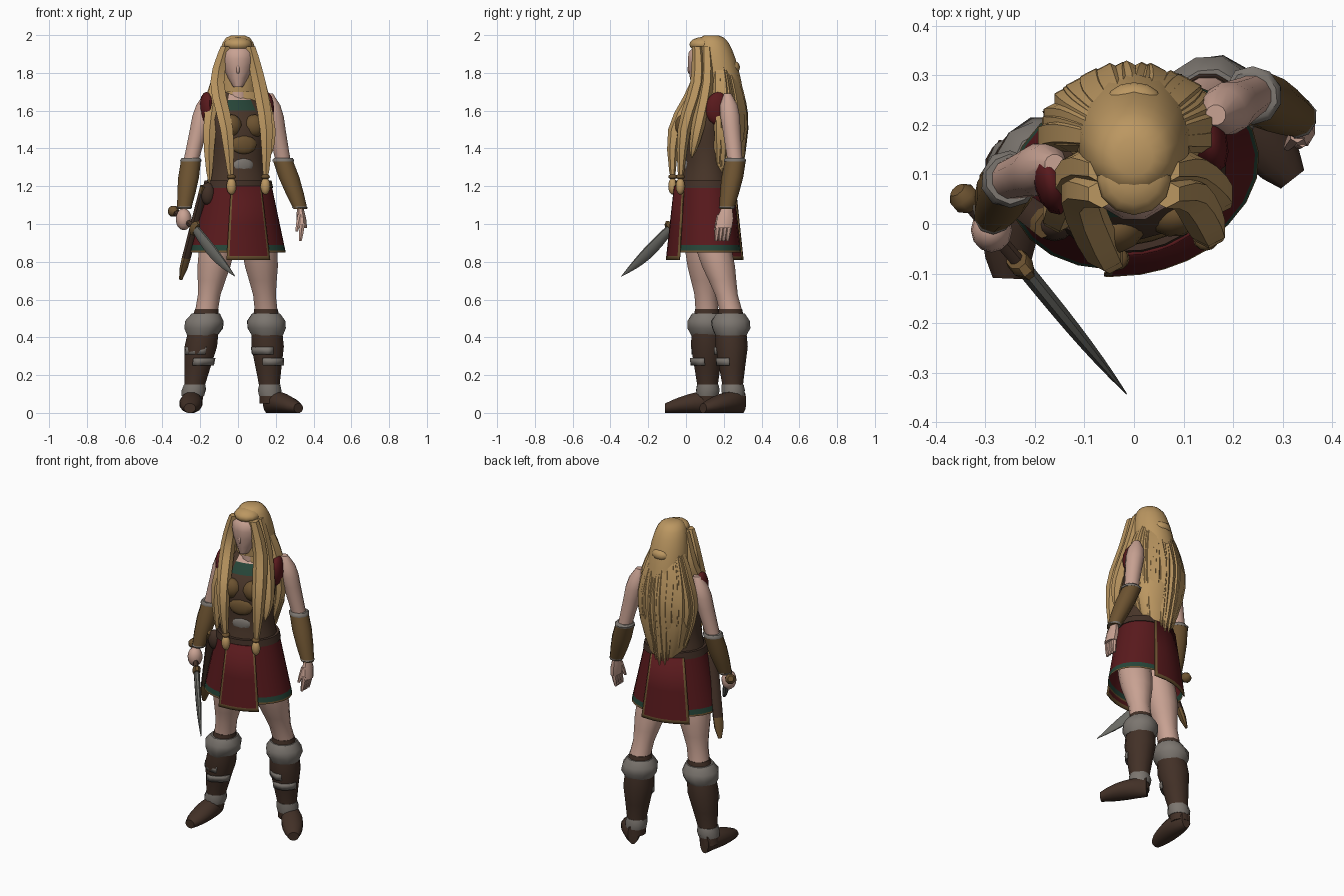
import bpy, bmesh, random
from math import sin, cos, pi, radians
from mathutils import Matrix, Vector

random.seed(4)
cube = bpy.data.objects.get("Cube")
if cube:
    bpy.data.objects.remove(cube, do_unlink=True)


def material(name, *rgb):
    result = bpy.data.materials.new(name)
    result.use_nodes = True
    result.diffuse_color = (*rgb, 1)
    for node in result.node_tree.nodes:
        if node.type == 'BSDF_PRINCIPLED':
            node.inputs["Base Color"].default_value = (*rgb, 1)
            node.inputs["Roughness"].default_value = .8
    return result


SKIN = material("skin", .58, .36, .29)
HAIR = material("blond hair", .5, .31, .12)
BROWN = material("dark brown leather", .055, .03, .02)
BODICE = material("bodice leather", .065, .036, .022)
RED = material("red cloth", .1, .01, .012)
GREEN = material("green trim", .02, .06, .04)
BRONZE = material("bronze", .15, .085, .03)
FUR = material("grey fur", .2, .18, .16)
STEEL = material("steel", .14, .14, .125)


def finish(name, bm, materials):
    bmesh.ops.recalc_face_normals(bm, faces=bm.faces[:])
    mesh = bpy.data.meshes.new(name)
    bm.to_mesh(mesh)
    bm.free()
    for entry in materials:
        mesh.materials.append(entry)
    mesh.shade_smooth()
    mesh.set_sharp_from_angle(angle=radians(45))
    result = bpy.data.objects.new(name, mesh)
    bpy.context.collection.objects.link(result)
    return result


def loft(name, rings, *materials, sides=12, matrix=Matrix(), rule=None, arc=None,
         jitter=0, open_end=False):
    """Skin elliptical rings (x, y, z, width, depth); an arc of angles leaves an open strip."""
    bm = bmesh.new()
    grow = 1 if arc else 1 / cos(pi / sides)
    turns = arc or [360 * (k + .5) / sides for k in range(sides)]
    rows = []
    for x, y, z, width, depth in rings:
        row = []
        for turn in turns:
            reach = grow * (1 + random.uniform(-jitter, jitter))
            row.append(bm.verts.new((x + width * reach * cos(radians(turn)),
                                     y + depth * reach * sin(radians(turn)), z)))
        rows.append(row)
    count = len(turns)
    for i, (low, high) in enumerate(zip(rows, rows[1:])):
        for j in range(count - 1 if arc else count):
            k = (j + 1) % count
            face = bm.faces.new((low[j], low[k], high[k], high[j]))
            if rule:
                face.material_index = rule(face.calc_center_median(), i, j)
    if not arc:
        bm.faces.new(rows[0])
        if not open_end:
            bm.faces.new(rows[-1]).material_index = len(materials) - 1
    bm.transform(matrix)
    return finish(name, bm, materials)


def ring(z, width, depth, y=0):
    return Vector((0, y, z, width, depth))


def taper(start, end, *radii):
    """Evenly spaced round rings from start to end."""
    last = len(radii) - 1
    return [(*Vector(start).lerp(Vector(end), i / last), r, r) for i, r in enumerate(radii)]


def curve(points, steps=2):
    """Smooth curve through points or rings."""
    padded = [points[0], *points, points[-1]]
    result = []
    for a, b, c, d in zip(padded, padded[1:], padded[2:], padded[3:]):
        for i in range(steps):
            t = i / steps
            result.append(b + (c - a) * (t / 2) + (a * 2 - b * 5 + c * 4 - d) * (t * t / 2)
                          + (b * 3 - a - c * 3 + d) * (t ** 3 / 2))
    return result + [points[-1]]


def ball(name, place, size, mat, matrix=Matrix()):
    bm = bmesh.new()
    bmesh.ops.create_uvsphere(bm, u_segments=12, v_segments=8, radius=1)
    bm.transform(matrix @ Matrix.Translation(place) @ Matrix.Diagonal((*size, 1)))
    return finish(name, bm, [mat])


def aim(start, end):
    """Frame at start with local z towards end and local y upward."""
    z = (end - start).normalized()
    up = Vector((0, 0, 1))
    y = (up - z * up.dot(z)).normalized()
    return Matrix.Translation(start) @ Matrix((y.cross(z), y, z)).transposed().to_4x4()


# Torso, turned slightly towards its left
BODY = Matrix.Translation((0, .1, 0)) @ Matrix.Rotation(radians(15), 4, 'Z')


def neckline(c, i, j):
    if c.z < 1.6 or abs(c.x) > .06 or c.y > .03:
        return 0
    return 1 if c.z < 1.65 else 2


loft("bodice", curve([ring(1.2, .17, .14), ring(1.34, .145, .115), ring(1.5, .16, .13),
                      ring(1.6, .17, .11, .03), ring(1.7, .1, .06, .06)]),
     BODICE, GREEN, SKIN, sides=20, matrix=BODY, rule=neckline)
loft("neck", taper((0, .14, 1.6), (0, .12, 1.8), .07, .055, .05), SKIN)
ball("belly_medallion", (0, -.12, 1.42), (.07, .02, .05), BRONZE, BODY)
ball("belly_plate", (0, -.11, 1.31), (.055, .014, .04), FUR, BODY)
ball("belt_pouch", (-.16, 0, 1.16), (.04, .035, .06), BROWN)
for s in (-1, 1):
    ball("bust_plate", (s * .065, -.1, 1.52), (.06, .045, .06), BRONZE, BODY)
    ball("shoulder_trim", (s * .165, .03, 1.61), (.036, .07, .09), RED, BODY)


# Flared skirt with belt, coloured hem and two bordered panels
def flare(z, gap=0):
    drop = (1.2 - z) / .35
    return ring(z, .18 + .075 * drop + gap, .15 + .035 * drop + gap)


loft("skirt", [flare(z) for z in (1.22, 1, .89, .86, .85)], RED, GREEN, BRONZE,
     sides=24, matrix=BODY, open_end=True, rule=lambda c, i, j: max(0, i - 1))
loft("belt", [flare(z, .005) for z in (1.19, 1.23)], BROWN, sides=24, matrix=BODY)
for name, middle, half in (("front_panel", -88, 26), ("back_panel", 90, 32)):
    panel = loft(name, [flare(z, .012) for z in (1.2, 1, .83, .81)], RED, BRONZE, matrix=BODY,
                 arc=[middle + half * s for s in (-1, -.88, -.4, 0, .4, .88, 1)],
                 rule=lambda c, i, j: int(j in (0, 5) or i == 2))
    panel.modifiers.new("thickness", 'SOLIDIFY').thickness = .008

# Arms with fur-edged bracers
left_wrist = Vector((.33, .215, 1.08))
arms = (("right", (-.16, .12, 1.69), Vector((-.25, .09, 1.33)), Vector((-.285, .02, 1.08))),
        ("left", (.165, .22, 1.69), Vector((.24, .26, 1.33)), left_wrist))
for side, shoulder, elbow, wrist in arms:
    loft(side + "_upper_arm", taper(shoulder, elbow, .02, .046, .052, .048, .045, .042, .04), SKIN)
    loft(side + "_forearm", taper(elbow, wrist, .04, .026), SKIN)
    loft(side + "_bracer", taper(elbow, wrist, .053, .055, .048, .037), BRONZE, sides=10)
    cuff = elbow + Vector((0, 0, .02))
    loft(side + "_elbow_fur", taper(cuff, elbow, .047, .056, .055), FUR, sides=10, jitter=.05)
    loft(side + "_wrist_fur", taper(elbow.lerp(wrist, .94), wrist, .037, .04, .035),
         FUR, sides=10, jitter=.05)

# Relaxed left hand
loft("left_palm", [(x, y, z, r * .6, r) for x, y, z, r, _ in
                   taper(left_wrist, (.34, .2, .98), .03, .043, .043)], SKIN, sides=8)
for k in range(4):
    y = .17 + .02 * k
    loft("left_finger", taper((.34, y, 1), (.33, y - .01, .91), .013, .012, .007), SKIN, sides=6)
loft("left_thumb", taper((.33, .18, 1.05), (.31, .155, .96), .014, .012, .007), SKIN, sides=6)

# Sword in the right fist
pommel, guard = Vector((-.345, .055, 1.07)), Vector((-.23, -.08, .98))
tip = Vector((-.015, -.343, .722))
grip_frame, blade_frame = aim(pommel, guard), aim(guard, tip)
ball("right_fist", pommel.lerp(guard, .5), (.042, .045, .058), SKIN)
loft("sword_grip", taper((0, 0, 0), (0, 0, .2), .014, .014), BROWN, sides=8, matrix=grip_frame)
loft("sword_pommel", taper((0, 0, -.02), (0, 0, .03), .016, .028, .028, .016), BRONZE,
     sides=8, matrix=grip_frame)
loft("sword_guard", [ring(-.015, .02, .03), ring(0, .023, .044), ring(.02, .016, .036)],
     BRONZE, sides=8, matrix=blade_frame)
blade = []
for i in range(9):
    t = i / 8
    edge = .02 * (1 - t) + .02 * sin(pi * t)
    blade.append(ring((tip - guard).length * t, .001 + .015 * (1 - t ** 3), .001 + edge,
                      -.01 * sin(pi * t)))
loft("sword_blade", blade, STEEL, sides=8, matrix=blade_frame)

# Scabbard on the right hip
loft("scabbard", [ring(z, w, w * .7) for z, w in
                  ((0, .03), (.04, .03), (.4, .028), (.46, .025), (.52, .01))],
     BRONZE, BROWN, BRONZE, sides=8, rule=lambda c, i, j: int(i == 1),
     matrix=aim(Vector((-.175, 0, 1.2)), Vector((-.305, .1, .7))))

# Legs and boots with fur cuffs and wraps
legs = (("right", (-.09, .08, 1), (-.165, .11, .55), (-.245, .115, .05),
         Vector((-.243, .168, 0)), Vector((-.255, -.11, 0))),
        ("left", (.1, .11, 1), (.148, .235, .55), (.17, .25, .05),
         Vector((.155, .3, 0)), Vector((.32, .09, 0))))
for side, hip, knee, ankle, heel, toe in legs:
    loft(side + "_leg", taper(hip, knee, .085, .092, .093, .087, .073, .06, .06), SKIN)
    loft(side + "_boot", taper(knee, ankle, .062, .08, .086, .07, .055, .055), BROWN)

    def band(name, top, bottom, *radii, **options):
        shin = Vector(knee), Vector(ankle)
        return loft(side + name, taper(shin[0].lerp(shin[1], top), shin[0].lerp(shin[1], bottom),
                                       *radii), FUR, jitter=.05, **options)
    band("_fur_cuff", .05, .28, .075, .1, .1, .08)
    band("_ankle_wrap", .8, .92, .056, .062, .058)
    for top, first in ((.4, 190), (.52, 250)):
        wrap = band("_calf_wrap", top, top + .08, .088, .085,
                    arc=[first + 20 * k for k in range(6)])
        wrap.modifiers.new("thickness", 'SOLIDIFY').thickness = .005
    sole = []
    for i in range(8):
        t = i / 7
        height = .06 - .035 * t * t
        sole.append(ring((toe - heel).length * t, .03 + .03 * sin(pi * t) ** .7, height, height))
    loft(side + "_foot", sole, BROWN, matrix=aim(heel, toe))

# Head under a dome of hair
loft("face", curve([ring(1.725, .025, .035, .065), ring(1.83, .08, .088, .1),
                    ring(1.91, .085, .085, .1), ring(1.95, .05, .05, .11)]), SKIN)
ball("nose", (0, .018, 1.82), (.01, .01, .025), SKIN)
dome = []
for i in range(8):
    rise = radians(12 * i)
    r = .115 * cos(rise) ** .5
    dome.append(ring(1.7 + .3 * sin(rise), r, r, .185 - .05 * sin(rise)))
loft("hair_cap", dome, HAIR, sides=14)
ball("hairline", (0, .09, 1.95), (.075, .072, .04), HAIR)
ball("hair_knot", (0, .25, 1.83), (.055, .036, .034), HAIR)

# Long hair: core, hanging back locks, then framing locks
loft("hair_core", curve([ring(1.8, .1, .08, .17), ring(1.65, .145, .11, .19),
                         ring(1.4, .16, .11, .2), ring(1.15, .07, .05, .2)]), HAIR)


def hair_lock(name, points, width):
    path = curve(points, 3)
    last = len(path) - 1
    rings = []
    for i, point in enumerate(path):
        t = i / last
        r = width * (.7 + .3 * sin(pi * t)) * (1 - .9 * t ** 6)
        rings.append((*point, r, r * .9))
    loft(name, rings, HAIR, sides=6)


count = 24
for k in range(count):
    angle = pi * (k + random.uniform(.2, .8)) / count
    end = 1.1 + .14 * abs(cos(angle)) + random.uniform(0, .07)
    sway = angle + random.uniform(-.1, .1)
    hair_lock("back_lock", [Vector((r * cos(a), .165 + .83 * r * sin(a), z))
                            for a, r, z in ((angle, .08, 1.84), (angle, .13, 1.7),
                                            (sway, .163, 1.5), (angle, .12, end))],
              random.uniform(.026, .036))
locks = ((-1, .06, (-.06, -.06, 1.5), (-.035, -.07, 1.2)),
         (1, .06, (.15, -.01, 1.5), (.145, -.03, 1.2)),
         (-1, .11, (-.15, .02, 1.5), (-.15, .01, 1.2)), (1, .11, (.165, .06, 1.5), (.165, .03, 1.35)))
for s, y, chest, end in locks:
    hair_lock("framing_lock", [Vector((s * .065, y, 1.94)), Vector((s * .11, y, 1.75)),
                               Vector(chest), Vector(end)], .038)
    if y < .1:
        ball("hair_tie", Vector(end) + Vector((0, 0, .05)), (.024, .024, .014), BRONZE)
        ball("hair_tuft", end, (.026, .024, .045), HAIR)
